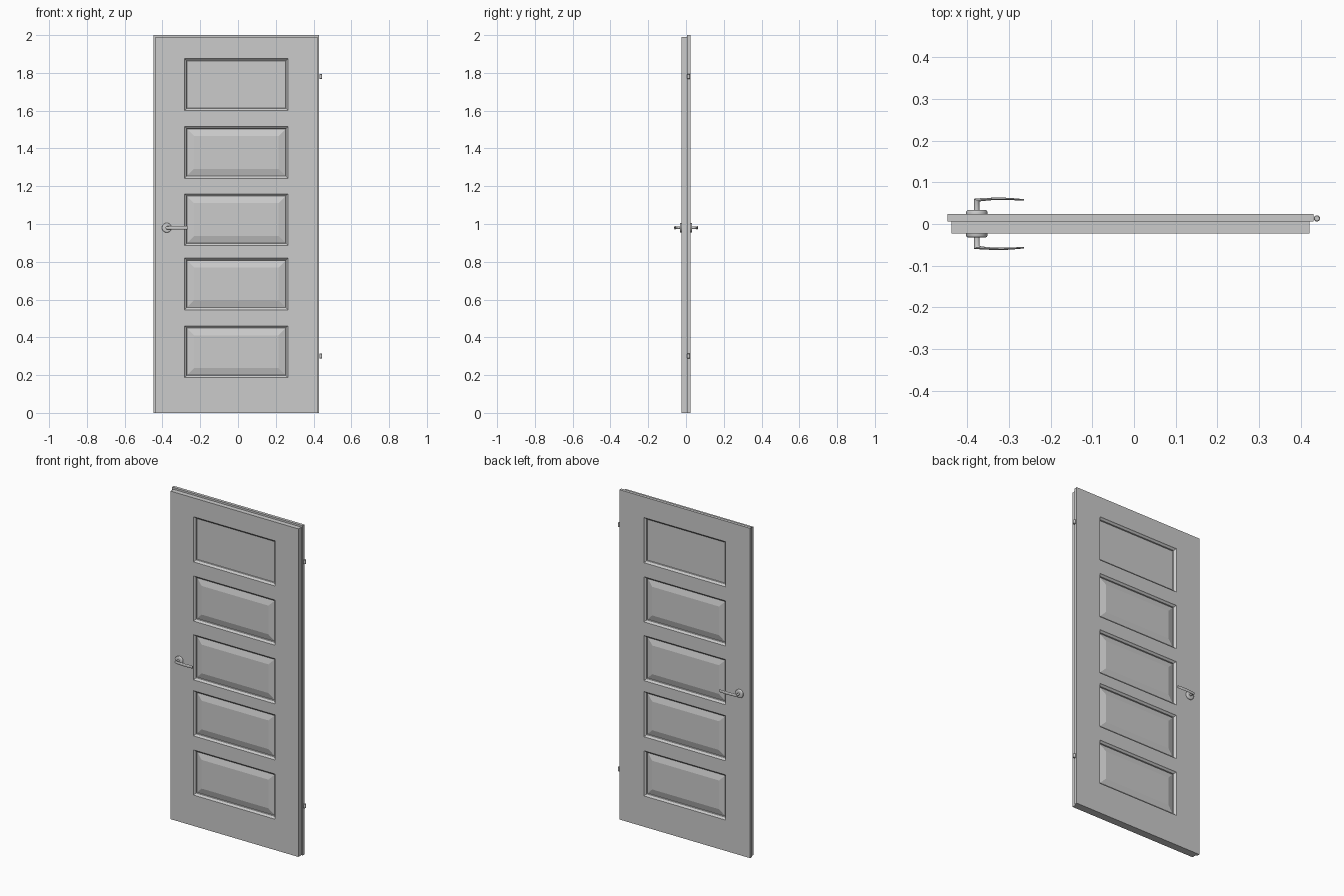
import bpy, bmesh
from math import sin, cos, pi, radians

if "Cube" in bpy.data.objects:
    bpy.data.objects.remove(bpy.data.objects["Cube"])

MID = 0.0005                      # middle of the door thickness
HALF = 0.0235                     # half thickness
PX0, PX1, PH = -0.283, 0.265, 0.274
PANEL_Z = [0.187, 0.546, 0.886, 1.242, 1.601]
HX, HZ = -0.377, 0.98             # handle axis


def finish(bm, name, smooth=False):
    bmesh.ops.remove_doubles(bm, verts=bm.verts, dist=1e-6)
    bmesh.ops.recalc_face_normals(bm, faces=bm.faces)
    me = bpy.data.meshes.new(name)
    bm.to_mesh(me)
    bm.free()
    ob = bpy.data.objects.new(name, me)
    bpy.context.collection.objects.link(ob)
    if smooth:
        me.shade_smooth()
        me.set_sharp_from_angle(angle=radians(35))
    return ob


def loft(bm, rings, cap0=False, cap1=True):
    """Bridge closed rings of points, optionally capping the ends."""
    vs = [[bm.verts.new(p) for p in r] for r in rings]
    n = len(vs[0])
    for a, b in zip(vs, vs[1:]):
        for i in range(n):
            j = (i + 1) % n
            bm.faces.new((a[i], a[j], b[j], b[i]))
    if cap0:
        bm.faces.new(vs[0])
    if cap1:
        bm.faces.new(vs[-1])


def slab(name, x0, x1, ztop, y0, y1):
    """Board with five rectangular openings."""
    xs = [x0, PX0, PX1, x1]
    zs = [0] + [z for p in PANEL_Z for z in (p, p + PH)] + [ztop]
    bm = bmesh.new()
    grid = [[bm.verts.new((x, y0, z)) for z in zs] for x in xs]
    for i in range(3):
        for k in range(len(zs) - 1):
            if not (i == 1 and k % 2):
                bm.faces.new((grid[i][k], grid[i + 1][k],
                              grid[i + 1][k + 1], grid[i][k + 1]))
    ext = bmesh.ops.extrude_face_region(bm, geom=bm.faces[:])
    moved = [g for g in ext['geom'] if isinstance(g, bmesh.types.BMVert)]
    bmesh.ops.translate(bm, verts=moved, vec=(0, y1 - y0, 0))
    return finish(bm, name)


def rect_rings(z, side, profile):
    """Rectangles from (inset, depth) pairs around a panel opening."""
    return [[(x, MID + side * d, zz) for x, zz in
             ((PX0 + i, z + i), (PX1 - i, z + i),
              (PX1 - i, z + PH - i), (PX0 + i, z + PH - i))]
            for i, d in profile]


# Rebated door leaf
slab("door_leaf_front", -0.438, 0.421, 1.989, MID - HALF, 0.006)
slab("door_leaf_back", -0.447, 0.43, 2.0, 0.006, MID + HALF)

# Panels and their mouldings on both faces
MOULD = [(0, HALF), (0.003, 0.0195), (0.008, 0.0155), (0.011, 0.013), (0.0125, 0.006)]
RAISED = [(0.0125, 0.006), (0.05, 0.0165)]
FLAT = [(0.0125, 0.006)]
for n, z in enumerate(PANEL_Z):
    top = n == len(PANEL_Z) - 1
    for side, tag in ((-1, "front"), (1, "back")):
        bm = bmesh.new()
        loft(bm, rect_rings(z, side, MOULD), cap1=False)
        loft(bm, rect_rings(z, side, FLAT if top else RAISED))
        finish(bm, f"{'flat' if top else 'raised'}_panel_{n + 1}_{tag}")


# Door handles: round rose with a bowed lever, on both faces
ROSE = [(0.0255, 0.022), (0.0255, 0.029), (0.0245, 0.031), (0.022, 0.0325), (0.012, 0.0325)]
# station: centre x, depth, in-plane half vector x, depth, half height
LEVER = [(0, 0.03, 0.0065, 0, 0.0065), (0, 0.053, 0.0065, 0, 0.0065),
         (0, 0.0565, 0.0065, -0.0035, 0.008), (0.012, 0.0580, 0, -0.0035, 0.0085),
         (0.035, 0.0595, 0, -0.003, 0.009), (0.06, 0.0600, 0, -0.003, 0.009),
         (0.085, 0.0592, 0, -0.0025, 0.009), (0.105, 0.0578, 0, -0.002, 0.0085),
         (0.113, 0.0572, 0, -0.0018, 0.0075)]
for side, tag in ((-1, "front"), (1, "back")):
    bm = bmesh.new()
    loft(bm, [[(HX + r * cos(a), MID + side * d, HZ + r * sin(a))
               for a in (2 * pi * i / 32 for i in range(32))] for r, d in ROSE])
    finish(bm, f"handle_rose_{tag}", True)
    bm = bmesh.new()
    loft(bm, [[(HX + x + u * cos(a), MID + side * (d + v * cos(a)), HZ + h * sin(a))
               for a in (2 * pi * i / 16 for i in range(16))]
              for x, d, u, v, h in LEVER], cap0=True)
    finish(bm, f"handle_lever_{tag}", True)

# Hinge barrels on the right edge
for z, tag in ((0.301, "lower"), (1.781, "upper")):
    bm = bmesh.new()
    prof = [(0.006, -0.0125), (0.0075, -0.011), (0.0075, 0.011), (0.006, 0.0125)]
    loft(bm, [[(0.4385 + r * cos(a), 0.0135 + r * sin(a), z + dz)
               for a in (2 * pi * i / 16 for i in range(16))] for r, dz in prof], cap0=True)
    finish(bm, f"hinge_{tag}", True)
